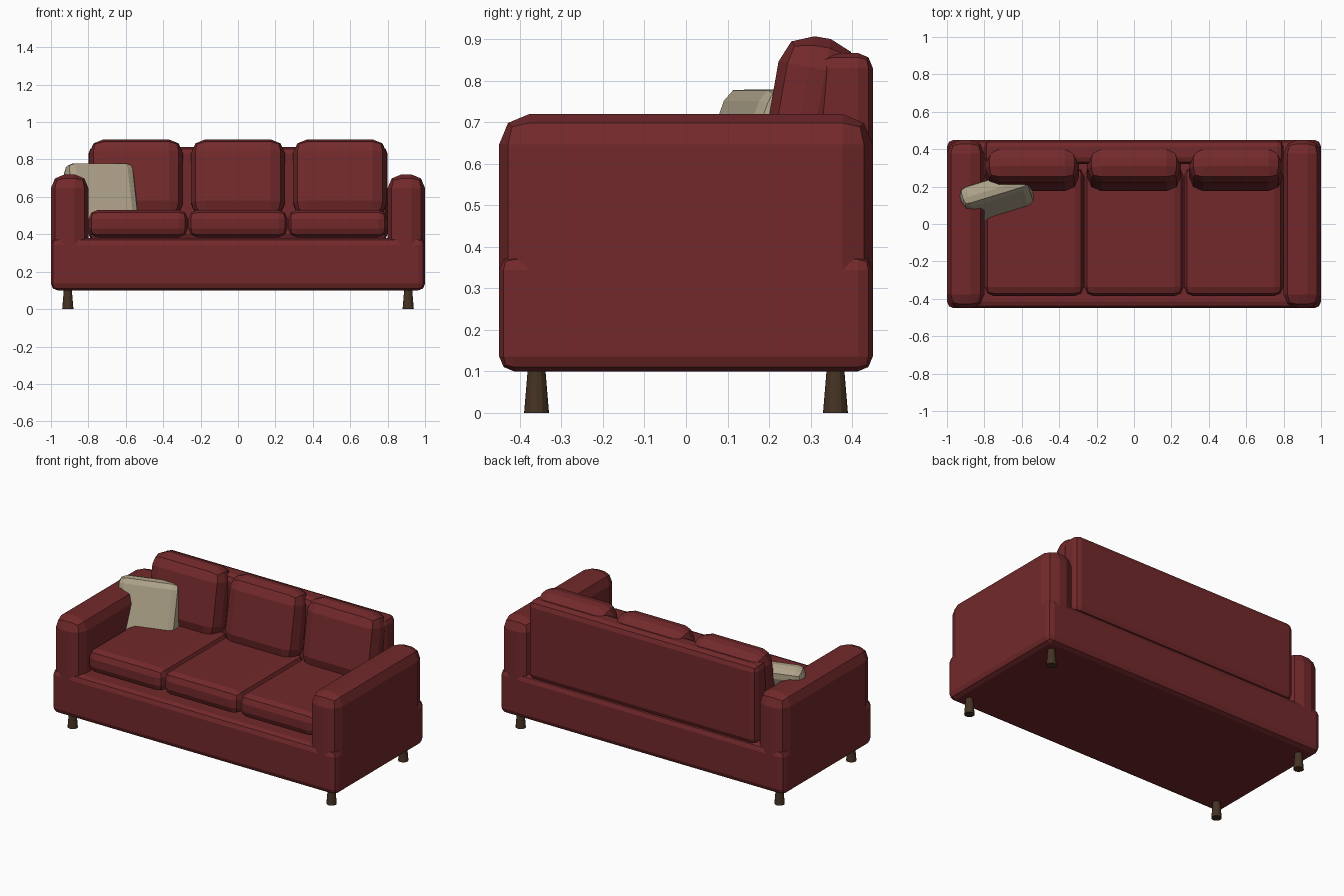
import bpy, bmesh
from math import radians
from mathutils import Matrix

if "Cube" in bpy.data.objects:
    bpy.data.objects.remove(bpy.data.objects["Cube"])


def material(name, rgb):
    m = bpy.data.materials.new(name)
    m.diffuse_color = (*rgb, 1)
    m.use_nodes = True
    m.node_tree.nodes["Principled BSDF"].inputs["Base Color"].default_value = m.diffuse_color
    return m


RED = material("red_fabric", (0.17, 0.022, 0.024))
CREAM = material("cream_fabric", (0.42, 0.36, 0.25))
WOOD = material("dark_wood", (0.06, 0.033, 0.017))


def add(name, bm, mat):
    me = bpy.data.meshes.new(name)
    bm.to_mesh(me)
    bm.free()
    me.materials.append(mat)
    ob = bpy.data.objects.new(name, me)
    bpy.context.collection.objects.link(ob)
    return ob


def soft_box(name, center, size, bevel, mat=RED, rot=(0, 0, 0)):
    """Box with two-step rounded edges."""
    bm = bmesh.new()
    bmesh.ops.create_cube(bm, size=1, matrix=Matrix.Diagonal((*size, 1)))
    bmesh.ops.bevel(bm, geom=bm.edges[:], offset=bevel, segments=2,
                    profile=0.5, affect='EDGES')
    ob = add(name, bm, mat)
    ob.location = center
    ob.rotation_euler = [radians(a) for a in rot]
    return ob


# Frame: base and back panel
soft_box("base", (0, 0, 0.24), (2.0, 0.9, 0.28), 0.036)
soft_box("back_panel", (0, 0.385, 0.617), (1.6, 0.13, 0.5), 0.036)

# Arms
for side, sx in (("left", -1), ("right", 1)):
    soft_box(f"{side}_arm", (sx * 0.9, 0, 0.485), (0.2, 0.9, 0.47), 0.073)

# Three seat cushions and three leaning back cushions
for i in (-1, 0, 1):
    soft_box(f"seat_cushion_{i + 2}", (i * 0.533, -0.04, 0.457),
             (0.53, 0.69, 0.146), 0.048)
    soft_box(f"back_cushion_{i + 2}", (i * 0.545, 0.293, 0.697),
             (0.5, 0.19, 0.42), 0.075, rot=(-10, 0, 0))

# Throw pillow resting in the left corner
soft_box("throw_pillow", (-0.73, 0.14, 0.595), (0.38, 0.12, 0.38), 0.045,
         CREAM, (-20, 0, 17))

# Tapered legs, wider at the floor
for sx in (-1, 1):
    for sy in (-1, 1):
        bm = bmesh.new()
        bmesh.ops.create_cone(bm, cap_ends=True, segments=12, radius1=0.03,
                              radius2=0.02, depth=0.12)
        leg = add(f"{'back' if sy > 0 else 'front'}_{'right' if sx > 0 else 'left'}_leg",
                  bm, WOOD)
        leg.location = (sx * 0.91, sy * 0.36, 0.06)
